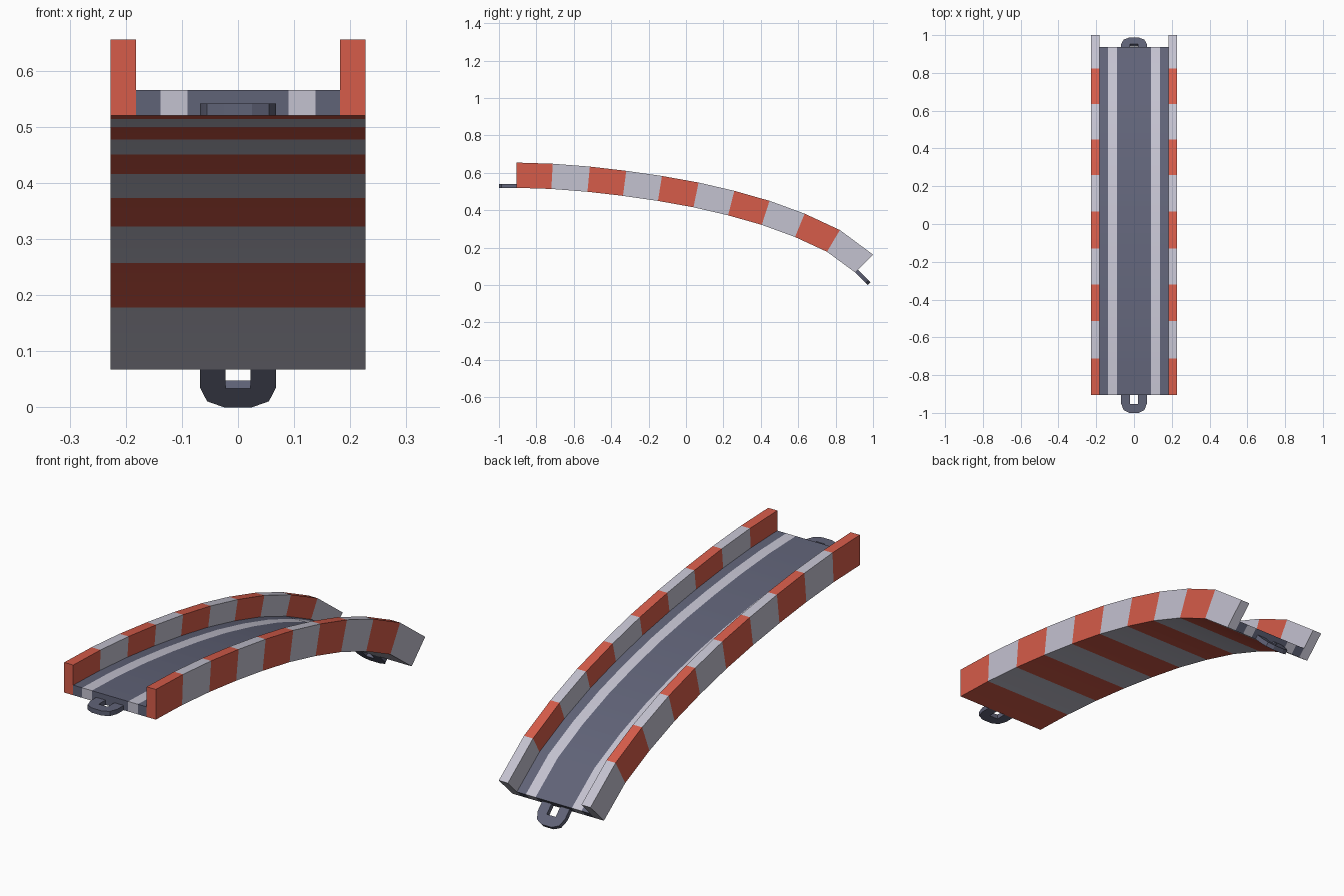
import bpy, bmesh, math
from mathutils import Vector

if "Cube" in bpy.data.objects:
    bpy.data.objects.remove(bpy.data.objects["Cube"])


def material(name, rgb):
    m = bpy.data.materials.new(name)
    m.diffuse_color = (*rgb, 1)
    m.use_nodes = True
    m.node_tree.nodes["Principled BSDF"].inputs["Base Color"].default_value = m.diffuse_color
    return m


RED = material("kerb red", (0.67, 0.107, 0.068))
WHITE = material("pale grey", (0.55, 0.54, 0.63))
ROAD = material("road slate", (0.118, 0.125, 0.187))
MATS = [RED, WHITE, ROAD]

# Underside curve of the ramp in (y, z), one point per colour band
PATH = [Vector(p) for p in (
    (-0.906, 0.52), (-0.72, 0.514), (-0.527, 0.499), (-0.337, 0.477),
    (-0.15, 0.45), (0.04, 0.416), (0.225, 0.373), (0.405, 0.322),
    (0.583, 0.257), (0.754, 0.178), (0.905, 0.067))]
NORMALS = [Vector((0, 1))]
for a, b in zip(PATH, PATH[2:]):
    t = (b - a).normalized()
    NORMALS.append(Vector((-t.y, t.x)))
NORMALS.append(Vector((1, 1)).normalized())


def finish(bm, name):
    bmesh.ops.recalc_face_normals(bm, faces=bm.faces)
    me = bpy.data.meshes.new(name)
    bm.to_mesh(me)
    bm.free()
    for m in MATS:
        me.materials.append(m)
    ob = bpy.data.objects.new(name, me)
    bpy.context.collection.objects.link(ob)
    bpy.ops.object.select_all(action='DESELECT')
    ob.select_set(True)
    bpy.context.view_layer.objects.active = ob
    bpy.ops.object.shade_smooth_by_angle(angle=math.radians(25))
    return ob


def loft(name, xs, height, top_colour):
    """Sweep a flat bar with columns xs along PATH; bands alternate below."""
    bm = bmesh.new()
    low, high = [], []
    for p, n in zip(PATH, NORMALS):
        q = p + n * height
        low.append([bm.verts.new((x, p.x, p.y)) for x in xs])
        high.append([bm.verts.new((x, q.x, q.y)) for x in xs])

    def face(vs, mat):
        bm.faces.new(vs).material_index = mat

    last = len(PATH) - 1
    for i in range(last):
        for c in range(len(xs) - 1):
            face((low[i][c], low[i][c + 1], low[i + 1][c + 1], low[i + 1][c]), i % 2)
            face((high[i][c], high[i][c + 1], high[i + 1][c + 1], high[i + 1][c]),
                 top_colour(i, c))
        for c in (0, -1):
            face((low[i][c], low[i + 1][c], high[i + 1][c], high[i][c]),
                 top_colour(i, 0))
    for i in (0, last):
        for c in range(len(xs) - 1):
            face((low[i][c], low[i][c + 1], high[i][c + 1], high[i][c]),
                 top_colour(min(i, last - 1), c))
    return finish(bm, name)


# Road deck with two pale lane stripes
loft("road_deck", [-0.182, -0.138, -0.09, 0.09, 0.138, 0.182], 0.045,
     lambda i, c: 1 if c in (1, 3) else 2)

# Red and white side barriers
walls = loft("side_barriers", [0.182, 0.227], 0.135, lambda i, c: i % 2)
walls.modifiers.new("mirror", 'MIRROR')


# Connector loops, at the front and at the sloping rear end
def connector(name, origin, along, up):
    outer = [(0.068, 0), (0.068, 0.045), (0.055, 0.08), (0.025, 0.095)]
    inner = [(0.022, 0), (0.022, 0.025), (0.022, 0.048), (0.01, 0.048)]
    bm = bmesh.new()
    rings = []
    for half in (outer, inner):
        pts = half + [(-x, d) for x, d in reversed(half)]
        for h in (0, 0.021):
            ring = []
            for x, d in pts:
                p = origin + along * d + up * h
                ring.append(bm.verts.new((x, p.x, p.y)))
            rings.append(ring)
    ol, oh, il, ih = rings
    for a, b in ((ol, oh), (oh, ih), (ih, il), (il, ol)):
        for k in range(len(a) - 1):
            bm.faces.new((a[k], a[k + 1], b[k + 1], b[k]))
    for k in (0, -1):
        bm.faces.new((ol[k], oh[k], ih[k], il[k]))
    for f in bm.faces:
        f.material_index = 2
    finish(bm, name)


connector("front_connector", PATH[0], Vector((-0.99, 0)), Vector((0, 1)))
connector("rear_connector", PATH[-1], Vector((1, -1)).normalized(), NORMALS[-1])
